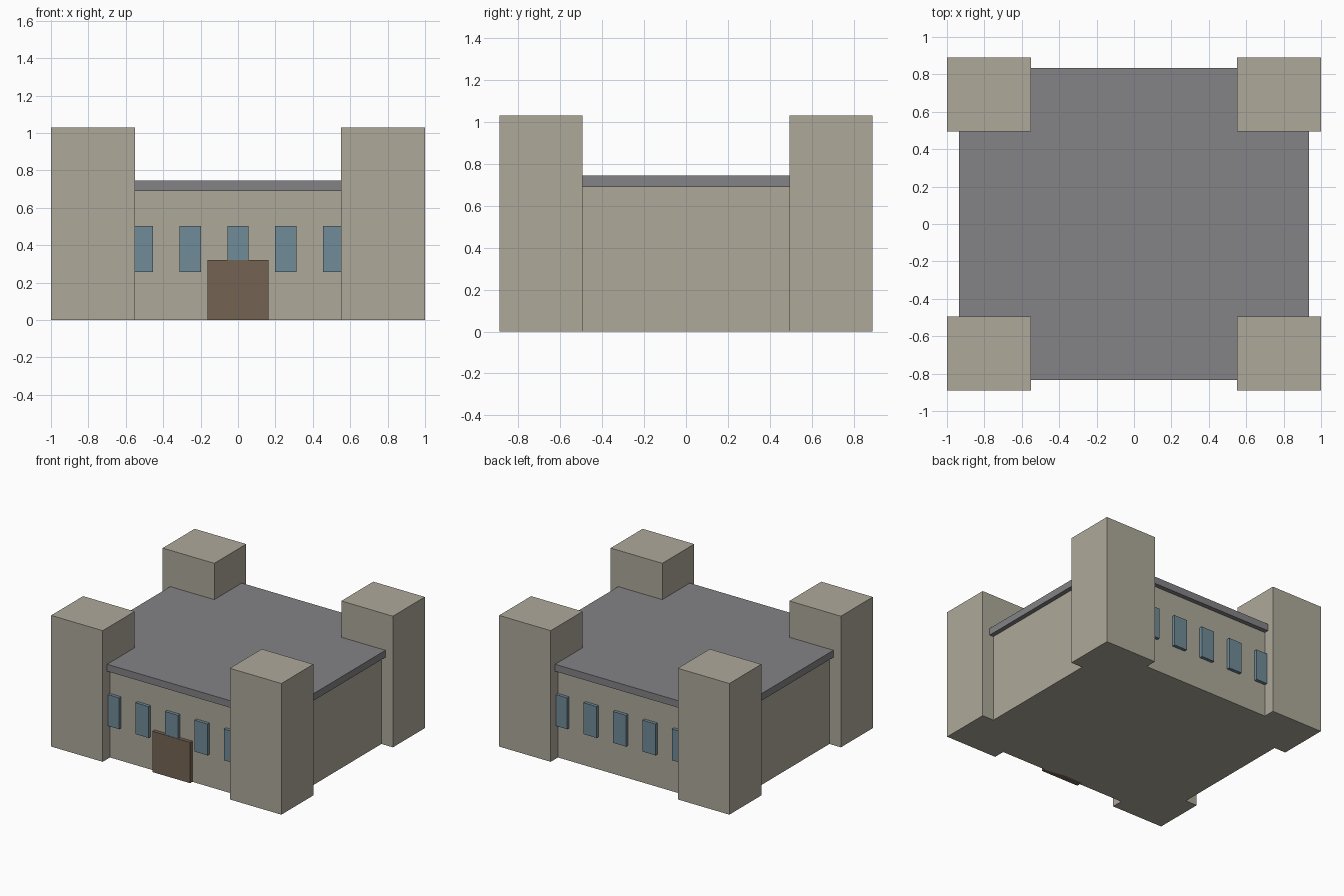
import bpy
import bmesh
from mathutils import Vector

cube = bpy.data.objects.get("Cube")
if cube:
    bpy.data.objects.remove(cube, do_unlink=True)


def material(name, rgb):
    """Flat material from an sRGB colour, stored as linear values."""
    linear = [((c / 255 + 0.055) / 1.055) ** 2.4 for c in rgb]
    mat = bpy.data.materials.new(name)
    mat.use_nodes = True
    mat.diffuse_color = (*linear, 1)
    mat.node_tree.nodes["Principled BSDF"].inputs["Base Color"].default_value = (*linear, 1)
    return mat


def box(name, low, high, mat):
    """Axis-aligned box between two corners."""
    low, high = Vector(low), Vector(high)
    bm = bmesh.new()
    bmesh.ops.create_cube(bm, size=1)
    bmesh.ops.scale(bm, vec=high - low, verts=bm.verts)
    mesh = bpy.data.meshes.new(name)
    bm.to_mesh(mesh)
    bm.free()
    mesh.materials.append(mat)
    obj = bpy.data.objects.new(name, mesh)
    obj.location = (low + high) / 2
    bpy.context.collection.objects.link(obj)
    return obj


stone = material("stone", (174, 169, 154))
slate = material("slate grey", (131, 131, 134))
glass = material("blue glass", (112, 139, 152))
wood = material("brown wood", (116, 100, 83))

WALL_X, WALL_Y, WALL_TOP = 0.9, 0.8, 0.69
OVERHANG = 0.035
RELIEF = 0.025  # how far windows and door stand out from the wall

# Main hall and its flat overhanging roof
box("main_hall", (-WALL_X, -WALL_Y, 0), (WALL_X, WALL_Y, WALL_TOP), stone)
roof_x, roof_y = WALL_X + OVERHANG, WALL_Y + OVERHANG
box("roof", (-roof_x, -roof_y, WALL_TOP), (roof_x, roof_y, 0.745), slate)

# Four corner towers
for side_x, x in (("right", -0.776), ("left", 0.776)):
    for side_y, y in (("front", -0.692), ("back", 0.692)):
        box(f"{side_y}_{side_x}_tower", (x - 0.224, y - 0.198, 0),
            (x + 0.224, y + 0.198, 1.03), stone)

# Rows of windows on the front and back walls
for side, sign in (("front", -1), ("back", 1)):
    y = sign * WALL_Y
    near, far = sorted((y - sign * RELIEF, y + sign * RELIEF))
    for i in range(5):
        x = (i - 2) * 0.256
        box(f"{side}_window_{i + 1}", (x - 0.057, near, 0.257),
            (x + 0.057, far, 0.503), glass)

# Door, a hair proud of the window it overlaps
box("front_door", (-0.164, -WALL_Y - RELIEF - 0.003, 0),
    (0.164, -WALL_Y + RELIEF, 0.32), wood)
